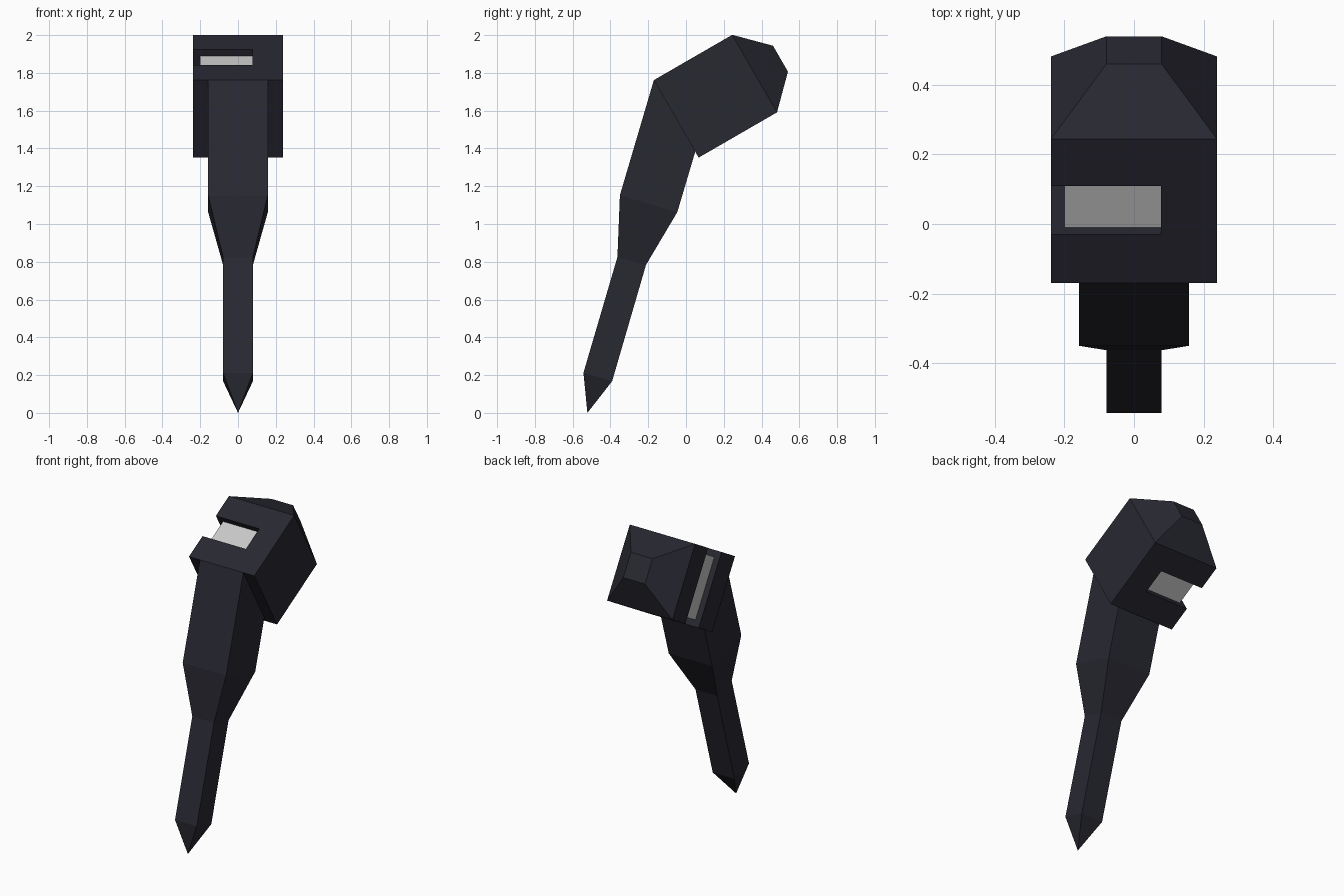
import bpy, bmesh, math
from mathutils import Vector

if "Cube" in bpy.data.objects:
    bpy.data.objects.remove(bpy.data.objects["Cube"])


def material(name, rgb):
    m = bpy.data.materials.new(name)
    m.diffuse_color = (*rgb, 1.0)
    m.use_nodes = True
    m.node_tree.nodes["Principled BSDF"].inputs["Base Color"].default_value = m.diffuse_color
    return m


DARK = material("dark slate", (0.021, 0.021, 0.031))
GREY = material("pale grey", (0.58, 0.58, 0.58))

# Tilted head frame: u runs along the head axis, v down across it
ORIGIN = Vector((0, -0.17, 1.762))
U = Vector((0, math.cos(math.radians(30)), 0.5))
V = Vector((0, 0.5, -math.cos(math.radians(30))))
LENGTH, DEPTH, HALF = 0.479, 0.474, 0.238


def head_pt(x, u, v):
    return ORIGIN + Vector((x, 0, 0)) + U * u + V * v


def loft(name, rings, mat, cap_start=True, cap_end=True):
    """Join rings of equal point count with flat faces."""
    bm = bmesh.new()
    loops = [[bm.verts.new(p) for p in r] for r in rings]
    for a, b in zip(loops, loops[1:]):
        n = len(a)
        for i in range(n):
            bm.faces.new((a[i], a[(i + 1) % n], b[(i + 1) % n], b[i]))
    if cap_start:
        bm.faces.new(loops[0])
    if cap_end:
        bm.faces.new(loops[-1])
    bmesh.ops.remove_doubles(bm, verts=bm.verts, dist=1e-5)
    bmesh.ops.recalc_face_normals(bm, faces=bm.faces)
    me = bpy.data.meshes.new(name)
    bm.to_mesh(me)
    bm.free()
    me.materials.append(mat)
    ob = bpy.data.objects.new(name, me)
    bpy.context.collection.objects.link(ob)
    return ob


def head_rect(half, u, v0, v1):
    return [head_pt(x, u, v) for x, v in
            ((-half, v0), (half, v0), (half, v1), (-half, v1))]


# Head block: C-shaped outline, slot open on the left side
S0, S1, SX = 0.162, 0.323, 0.078
outline = [(-HALF, 0), (HALF, 0), (HALF, LENGTH), (-HALF, LENGTH),
           (-HALF, S1), (SX, S1), (SX, S0), (-HALF, S0)]
loft("head_block", [[head_pt(x, u, v) for x, u in outline]
                    for v in (0, DEPTH)], DARK)

# Tapered nose on the back end of the head
loft("head_nose", [head_rect(HALF, LENGTH, 0, DEPTH),
                   head_rect(0.079, 0.637, 0.158, 0.316)],
     DARK, cap_start=False)

# Grey insert recessed in the slot
loft("slot_insert", [[head_pt(x, u, v) for x, u in
                      ((-0.2, S0), (SX, S0), (SX, S1), (-0.2, S1))]
                     for v in (0.04, DEPTH - 0.04)], GREY)

# Handle: half width, front (y, z), back (y, z), from head to pointed tip
stations = [(0.158, (-0.17, 1.762), (0.049, 1.383)),
            (0.158, (-0.35, 1.152), (-0.046, 1.063)),
            (0.079, (-0.363, 0.825), (-0.212, 0.783)),
            (0.079, (-0.543, 0.212), (-0.391, 0.168)),
            (0.0, (-0.522, 0.0), (-0.522, 0.0))]
rings = [[(-w, *f), (w, *f), (w, *b), (-w, *b)] for w, f, b in stations]
handle = loft("handle", rings, DARK, cap_start=False, cap_end=False)
